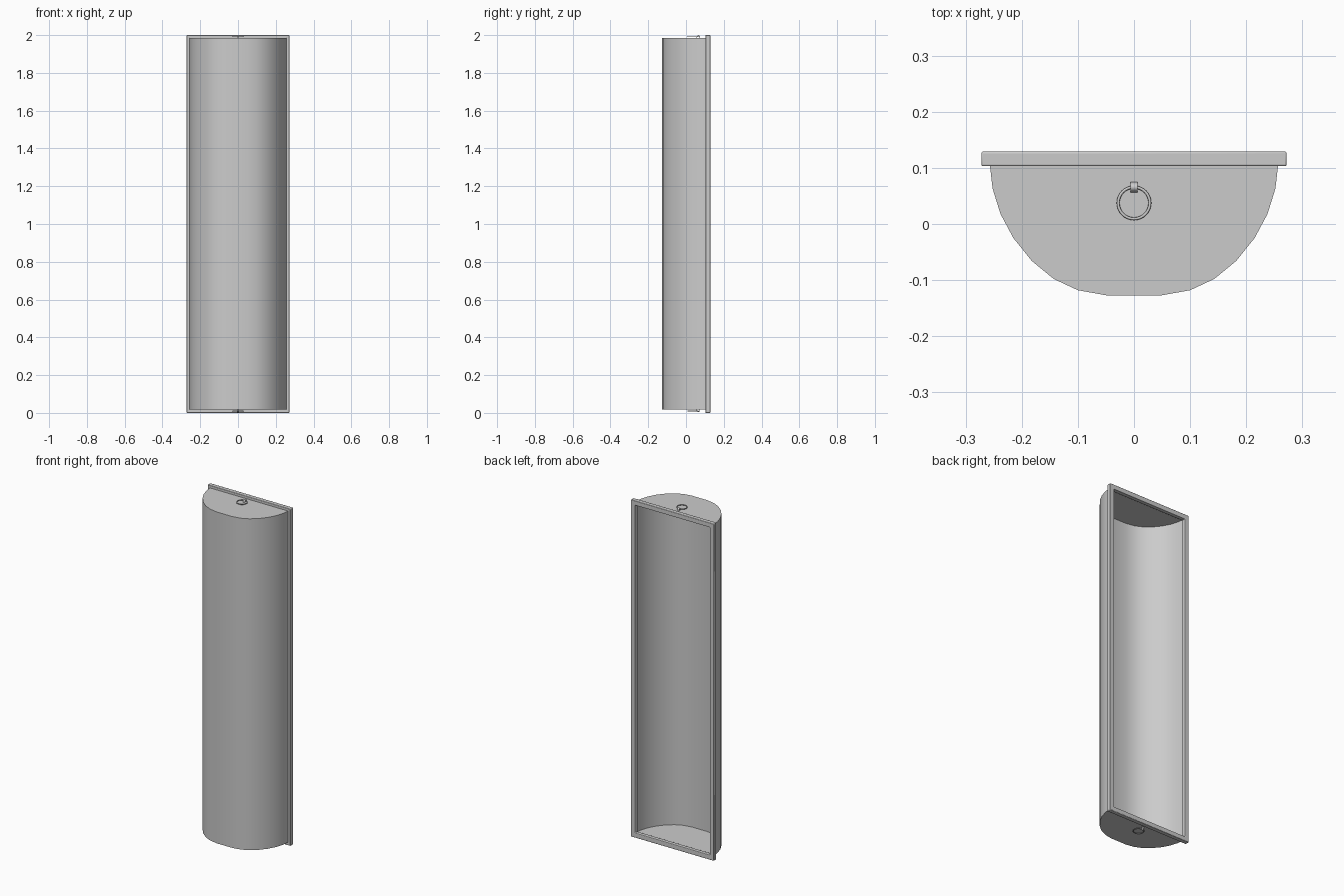
import bpy, bmesh, math

if "Cube" in bpy.data.objects:
    bpy.data.objects.remove(bpy.data.objects["Cube"])

Z0, Z1 = 0.018, 1.985


def finish(name, bm, angle=40):
    me = bpy.data.meshes.new(name)
    bm.normal_update()
    bm.to_mesh(me)
    bm.free()
    ob = bpy.data.objects.new(name, me)
    bpy.context.collection.objects.link(ob)
    bpy.ops.object.select_all(action='DESELECT')
    ob.select_set(True)
    bpy.context.view_layer.objects.active = ob
    bpy.ops.object.shade_smooth_by_angle(angle=math.radians(angle))
    return ob


# Curved trough shell: half-round sheet with end caps, open at the back
half = [(0.05, -0.127), (0.1, -0.118), (0.143, -0.098), (0.182, -0.066),
        (0.215, -0.025), (0.238, 0.018), (0.252, 0.063), (0.257, 0.106)]
outline = [(-x, y) for x, y in reversed(half)] + half
bm = bmesh.new()
low = [bm.verts.new((x, y, Z0)) for x, y in outline]
high = [bm.verts.new((x, y, Z1)) for x, y in outline]
for i in range(len(outline) - 1):
    bm.faces.new((low[i], low[i + 1], high[i + 1], high[i]))
bm.faces.new(high)
bm.faces.new(low[::-1])
finish("trough_shell", bm)

# Rectangular rim around the open back, mitred at the corners
section = [(0, 0.103), (0, 0.129), (0.027, 0.129), (0.027, 0.103)]
bm = bmesh.new()
loops = []
for sx, sz in ((-1, -1), (1, -1), (1, 1), (-1, 1)):
    loops.append([bm.verts.new((sx * (0.272 - d), y, 1 + sz * (1 - d)))
                  for d, y in section])
for i in range(4):
    a, b = loops[i], loops[(i + 1) % 4]
    for j in range(4):
        k = (j + 1) % 4
        bm.faces.new((a[j], b[j], b[k], a[k]))
bmesh.ops.recalc_face_normals(bm, faces=bm.faces)
rim = finish("back_rim", bm)
bev = rim.modifiers.new("soft_edges", 'BEVEL')
bev.width = 0.003
bev.segments = 2


# Hanging ring and the small strap holding it, on each end cap
def end_fitting(label, cap_z, s):
    bpy.ops.mesh.primitive_torus_add(
        location=(0, 0.0375, cap_z + s * 0.009), major_radius=0.0283,
        minor_radius=0.0026, major_segments=32, minor_segments=10)
    bpy.context.object.name = label + "_ring"
    bpy.ops.object.shade_smooth()

    bm = bmesh.new()
    rows = []
    for i in range(9):
        t = math.pi * i / 8
        row = []
        for x, ry, rz in ((-0.006, 0.0095, 0.0148), (0.006, 0.0095, 0.0148),
                          (0.006, 0.0065, 0.0118), (-0.006, 0.0065, 0.0118)):
            row.append(bm.verts.new((x, 0.0655 + ry * math.cos(t),
                                     cap_z + s * rz * math.sin(t))))
        rows.append(row)
    for a, b in zip(rows, rows[1:]):
        for j in range(4):
            k = (j + 1) % 4
            bm.faces.new((a[j], b[j], b[k], a[k]))
    bm.faces.new(rows[0])
    bm.faces.new(rows[-1][::-1])
    bmesh.ops.recalc_face_normals(bm, faces=bm.faces)
    finish(label + "_strap", bm)


end_fitting("top", Z1, 1)
end_fitting("bottom", Z0, -1)
